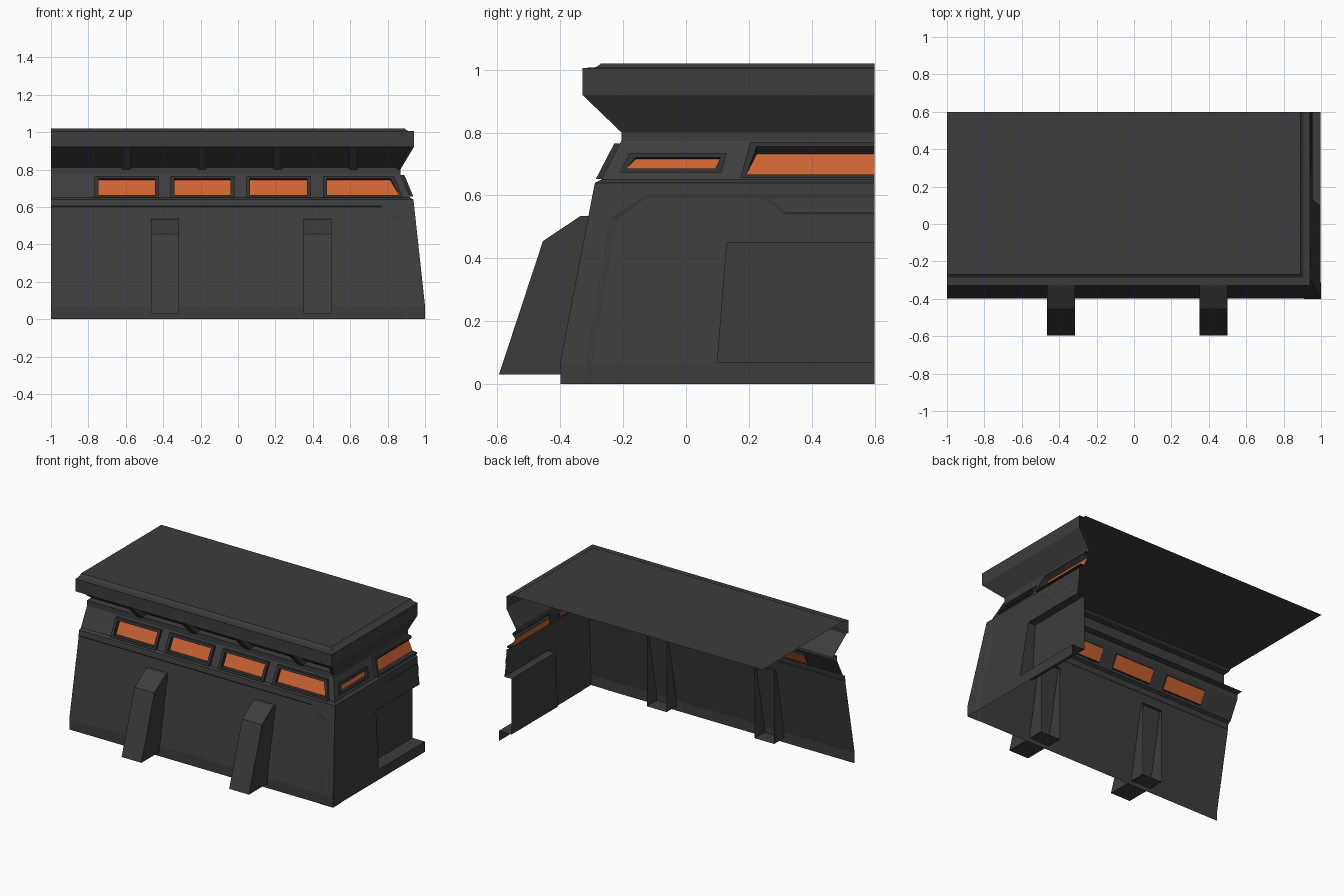
import bpy, bmesh
from mathutils import Vector

if "Cube" in bpy.data.objects:
    bpy.data.objects.remove(bpy.data.objects["Cube"])

# Wall section: height, front wall y, side wall x
PROFILE = [(0, -.40, 1.0), (.07, -.40, 1.0), (.64, -.29, .938), (.65, -.27, .92),
           (.775, -.205, .868), (.80, -.205, .868), (.92, -.33, .94), (1.01, -.33, .94)]
LEFT, BACK = -1.0, 0.6


def section(z):
    for (z0, y0, x0), (z1, y1, x1) in zip(PROFILE, PROFILE[1:]):
        if z <= z1:
            t = (z - z0) / (z1 - z0)
            return y0 + (y1 - y0) * t, x0 + (x1 - x0) * t
    return PROFILE[-1][1:]


def front(s, z, out=0):
    return (s, section(z)[0] - out, z)


def side(s, z, out=0):
    return (section(z)[1] + out, s, z)


def material(name, *rgb):
    m = bpy.data.materials.new(name)
    m.diffuse_color = (*rgb, 1)
    m.use_nodes = True
    m.node_tree.nodes["Principled BSDF"].inputs["Base Color"].default_value = m.diffuse_color
    return m


dark = material("dark_grey", .046, .046, .046)
trim = material("dark_trim", .03, .03, .03)
orange = material("orange_glass", .6, .125, .033)


def make(name, faces, mat=dark):
    bm = bmesh.new()
    for f in faces:
        bm.faces.new([bm.verts.new(p) for p in f])
    bmesh.ops.remove_doubles(bm, verts=bm.verts, dist=.0004)
    bmesh.ops.dissolve_degenerate(bm, edges=bm.edges, dist=.0001)
    bmesh.ops.recalc_face_normals(bm, faces=bm.faces)
    # open shells: make sure the outside faces front / right / up
    facing = Vector((.6, -.8, .3))
    if sum(f.normal.dot(facing) * f.calc_area() for f in bm.faces) < -1e-4:
        bmesh.ops.reverse_faces(bm, faces=bm.faces)
    me = bpy.data.meshes.new(name)
    bm.to_mesh(me)
    bm.free()
    me.materials.append(mat)
    ob = bpy.data.objects.new(name, me)
    bpy.context.collection.objects.link(ob)
    return ob


def bridge(a, b):
    return [[a[i], a[i + 1], b[i + 1], b[i]] for i in range(len(a) - 1)]


def l_row(y, x, z):
    """Row of points along the front wall, round the corner, along the side."""
    return [(LEFT, y, z), (x, y, z), (x, BACK, z)]


def prism(profile, xa, xb):
    """Closed solid from a (y, z) profile between two lists of x values."""
    a = [(x, y, z) for x, (y, z) in zip(xa, profile)]
    b = [(x, y, z) for x, (y, z) in zip(xb, profile)]
    return [a, b] + bridge(a + a[:1], b + b[:1])


# Lower front wall: border, small step, sunken panel
D = .003
edge = [(section(z)[1], z) for z in (0, .07, .53, .64)] + [(LEFT, .64)]
outer = [(.91, 0), (.91, .07), (.885, .53), (.77, .605), (LEFT, .605)]
inner = [(.895, 0), (.895, .07), (.87, .523), (.767, .601), (LEFT, .601)]
E, A = [front(*p) for p in edge], [front(*p) for p in outer]
B = [front(*p, -D) for p in inner]
make("lower_front_wall", bridge(E, A) + bridge(A, B) + [
    [front(LEFT, 0, -D), B[0], B[1], front(LEFT, .07, -D)],
    [front(LEFT, .07, -D)] + B[1:]])

# Lower side wall: the same, with a door recess
D = .004
edge = [(section(z)[0], z) for z in (0, .07, .53, .64)] + [(BACK, .64)]
outer = [(-.32, 0), (-.32, .07), (-.24, .53), (-.12, .605), (BACK, .605)]
inner = [(-.30, 0), (-.30, .07), (-.22, .52), (-.13, .59), (BACK, .59)]
door = [(BACK, .07), (.10, .07), (.13, .45), (BACK, .45)]
E, A = [side(*p) for p in edge], [side(*p) for p in outer]
B = [side(*p, -D) for p in inner]
hole = [side(*p, -D) for p in door]
deep = [(.90, s, z) for s, z in door]
make("lower_side_wall", bridge(E, A) + bridge(A, B) + [
    [B[0], side(BACK, 0, -D), hole[0], hole[1], B[1]],
    B[1:] + hole[:0:-1]])
make("door_recess", bridge(hole, deep) + [deep])

# Raised plate above the door
plate = [(BACK, .59), (.25, .59), (.31, .54), (BACK, .54)]
rim = [(BACK, .59), (.262, .59), (.318, .547), (BACK, .547)]
lo, hi = [side(*p, -D) for p in plate], [side(*p) for p in rim]
make("door_header_plate", bridge(lo, hi) + [hi])


def slanted(b, t, z0, z1):
    """Position along the wall, at height z, of a slanted window edge."""
    return lambda z: b + (t - b) * (z - z0) / (z1 - z0)


# Window band: wall with openings, frames and glass
def window_band(label, to3d, start, end, windows):
    zb, zt = .65, .775
    wall, prev = [], start
    for n, (lb, lt, rb, rt, z0, z1, h, drop) in enumerate(windows, 1):
        is_open = rb >= BACK and label == "side"
        k, r = .02, 0 if is_open else .02
        o = [(rb, z0), (lb, z0), (lt, z1), (rt, z1)]
        q0, q1 = z0 + .012, z1 - .014
        q = [(rb - r, q0), (lb + k, q0), (lt + k, q1), (rt - r, q1)]
        g = q[:2] + [(q[2][0], q1 - drop), (q[3][0], q1 - drop)]
        left = slanted(q[1][0], q[2][0], q0, q1)
        right = slanted(q[0][0], q[3][0], q0, q1)
        # wall pieces left of, below and above the opening
        wall.append([to3d(f(z), z) for f, z in
                     ((prev, zb), (left, zb), (left, q0), (left, q1), (left, zt), (prev, zt))])
        for a, b in ((zb, q0), (q1, zt)):
            wall.append([to3d(left(a), a), to3d(right(a), a), to3d(right(b), b), to3d(left(b), b)])
        prev = right
        rings = [[to3d(*p, off) for p in ring] for ring, off in
                 ((o, 0), (o, h), (q, h), (g, -.012))]
        if not is_open:
            rings = [x + x[:1] for x in rings]
        make(f"{label}_window_frame_{n}",
             sum((bridge(a, b) for a, b in zip(rings, rings[1:])), []), trim)
        make(f"{label}_window_glass_{n}", [[to3d(*p, -.012) for p in g]], orange)
    if abs(prev(zb) - end(zb)) > .001:
        wall.append([to3d(f(z), z) for f, z in
                     ((prev, zb), (end, zb), (end, zt), (prev, zt))])
    make(f"{label}_window_band", wall)


fw = [(l, l, r, r, .652, .765, .018, .008) for l, r in ((-.767, -.425), (-.36, -.02), (.045, .39))]
fw.append((.455, .455, .88, .835, .652, .765, .018, .008))
window_band("front", front, lambda z: LEFT, lambda z: section(z)[1], fw)
window_band("side", side, lambda z: section(z)[0], lambda z: BACK,
            [(-.21, -.18, .113, .13, .673, .735, .008, .006),
             (.173, .205, BACK, BACK, .655, .77, .02, .024)])

# Sill under the windows and neck above them
rows = {z: l_row(*section(z), z) for z in (.64, .65, .775, .80)}
make("window_sill", bridge(rows[.64], rows[.65]))
make("neck", bridge(rows[.775], rows[.80]))

# Overhang: sunken soffit bays in front, plain flare on the side
soffit = [(-.205, .80), (-.205, .81), (-.16, .812), (-.31, .92), (-.33, .92)]
ends = [section(z)[1] for _, z in soffit]
make("front_soffit", bridge([(LEFT, y, z) for y, z in soffit],
                            [(x, y, z) for x, (y, z) in zip(ends, soffit)]))
make("side_flare", [[side(-.205, .80), side(-.33, .92), side(BACK, .92), side(BACK, .80)]])
rib = [soffit[0]] + soffit[:0:-1]
for i in range(4):
    x = -.62 + .405 * i
    make(f"soffit_rib_{i + 1}", prism(rib, [x] * 5, [x + .045] * 5))
xs = [section(z)[1] for _, z in rib]
make("soffit_corner_rib", prism(rib, [x - .02 for x in xs], xs))

# Roof: fascia, rim and raised top
roof_rows = [l_row(-.33, .94, .92), l_row(-.33, .94, 1.005),
             l_row(-.285, .905, 1.008), l_row(-.27, .89, 1.02)]
make("roof", sum((bridge(a, b) for a, b in zip(roof_rows, roof_rows[1:])), [])
     + [roof_rows[-1] + [(LEFT, BACK, 1.02)]])

# Buttresses, open at the back
shape = [(-.29, .03), (-.595, .03), (-.455, .455), (-.335, .535), (-.29, .535)]
for i, x in enumerate((-.465, .35), 1):
    a = [(x, y, z) for y, z in shape]
    b = [(x + .15, y, z) for y, z in shape]
    make(f"buttress_{i}", [a, b] + bridge(a, b))
